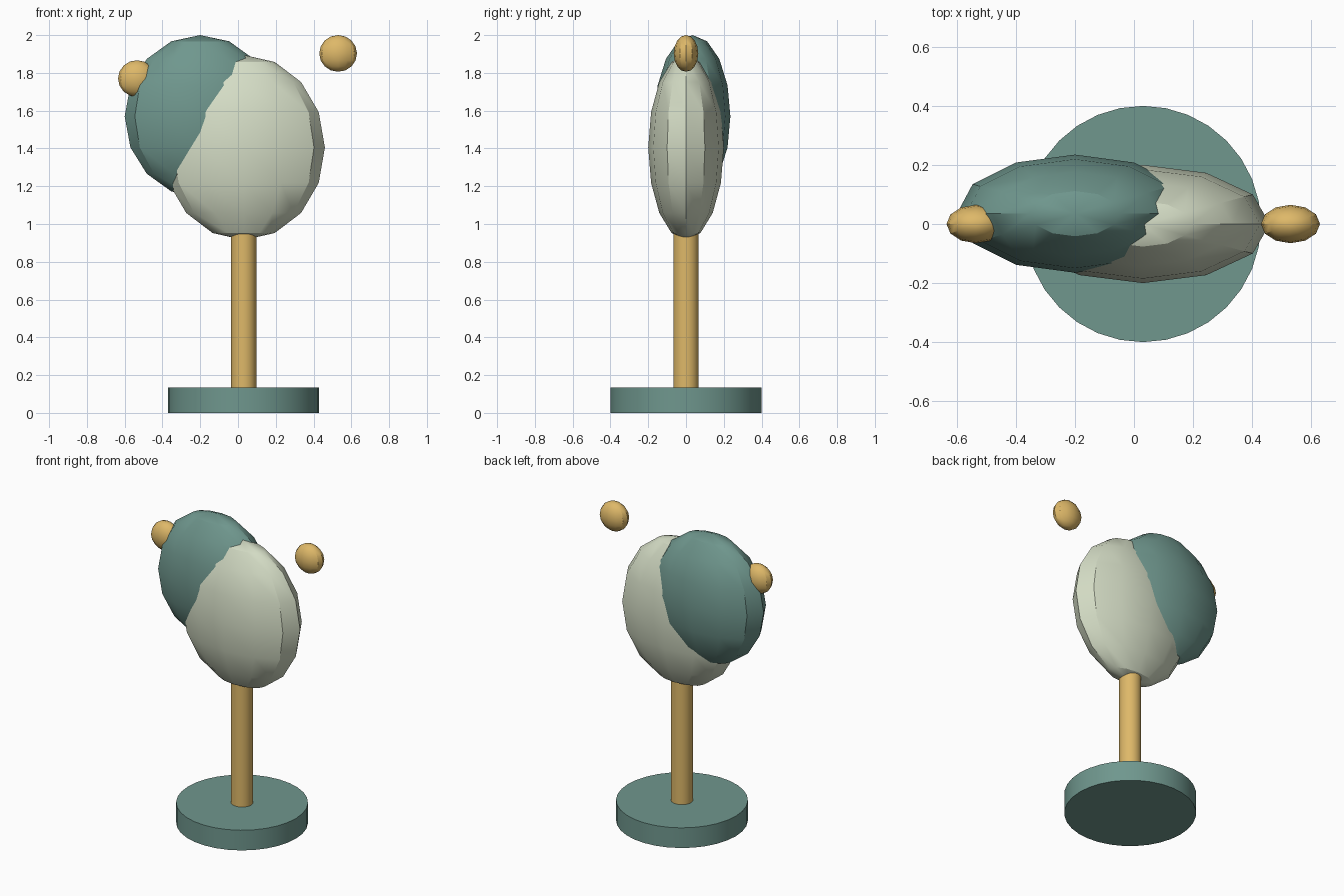
import bpy
import math

cube = bpy.data.objects.get("Cube")
if cube:
    bpy.data.objects.remove(cube, do_unlink=True)


def material(name, rgb):
    mat = bpy.data.materials.new(name)
    mat.use_nodes = True
    colour = (*rgb, 1)
    mat.diffuse_color = colour
    bsdf = mat.node_tree.nodes["Principled BSDF"]
    bsdf.inputs["Base Color"].default_value = colour
    return mat


teal = material("muted teal", (0.16, 0.31, 0.27))
cream = material("pale sage cream", (0.66, 0.72, 0.56))
gold = material("warm gold", (0.73, 0.48, 0.14))


def finish(name, mat):
    obj = bpy.context.object
    obj.name = name
    obj.data.materials.append(mat)
    bpy.ops.object.transform_apply(location=False, rotation=False, scale=True)
    bpy.ops.object.shade_smooth_by_angle(angle=math.radians(30))
    return obj


def ellipsoid(name, centre, radii, mat):
    bpy.ops.mesh.primitive_uv_sphere_add(segments=12, ring_count=8, radius=1, location=centre)
    bpy.context.object.scale = radii
    return finish(name, mat)


def disc(name, radius, bottom, top, mat):
    bpy.ops.mesh.primitive_cylinder_add(
        vertices=32, radius=radius, depth=top - bottom,
        location=(AXIS, 0, (bottom + top) / 2))
    return finish(name, mat)


AXIS = 0.03  # the stand sits slightly off centre

# Stand
disc("base", 0.4, 0, 0.135, teal)
disc("stem", 0.067, 0.13, 0.96, gold)

# Overlapping flattened lobes
ellipsoid("front_lobe", (AXIS, 0, 1.405), (0.43, 0.2, 0.49), cream)
ellipsoid("rear_lobe", (-0.2, 0.035, 1.57), (0.4, 0.2, 0.43), teal)

# Small beads either side
for name, x, z in (("left_bead", 0.53, 1.903), ("right_bead", -0.535, 1.77)):
    ellipsoid(name, (x, 0, z), (0.1, 0.065, 0.097), gold)
